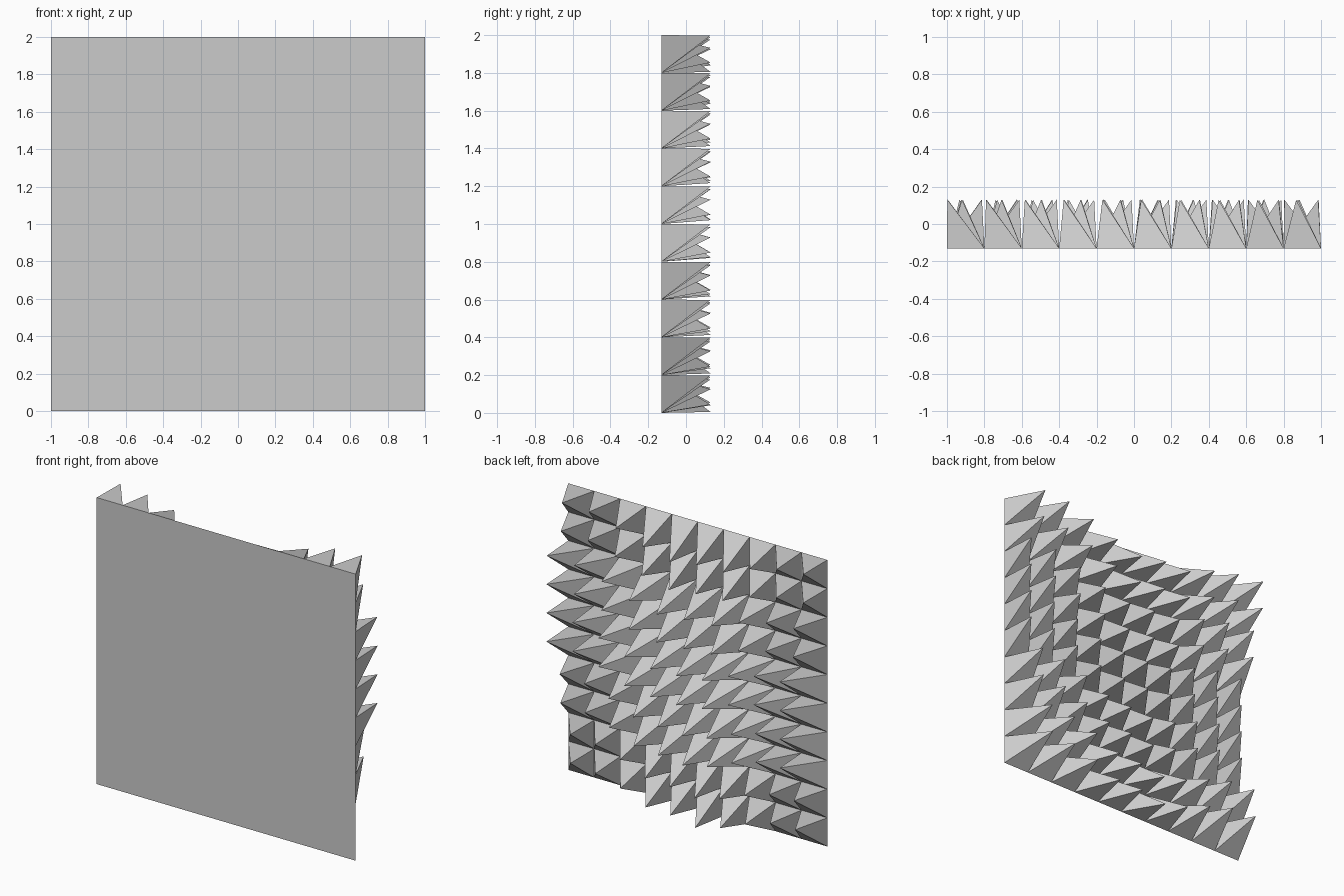
import bpy, bmesh

if "Cube" in bpy.data.objects:
    bpy.data.objects.remove(bpy.data.objects["Cube"])

N, CELL, HALF = 10, 0.2, 0.13
# Sideways lean of each tip down the right edge (top to bottom), reversed on the left
LEAN_X = [0.067, 0.076, 0.185, 0.187, 0.187, 0.187, 0.085, 0.08, 0.004, 0.002]
# Height lean of each tip along the top edge (left to right), reversed at the bottom
LEAN_Z = [0.198, 0.177, 0.125, 0.044, 0.04, 0.005, 0.055, 0.132, 0.19, 0.198]


def blend(table, i, t):
    """Mix the table with its reverse across the panel."""
    return table[i] * t + table[N - 1 - i] * (1 - t)


bm = bmesh.new()

# Shared corner grid on the flat side
grid = [[bm.verts.new((-1 + c * CELL, -HALF, 2 - r * CELL)) for c in range(N + 1)]
        for r in range(N + 1)]

# Leaning pyramids on the back
for r in range(N):
    for c in range(N):
        px = -1 + c * CELL + blend(LEAN_X, r, c / (N - 1))
        pz = 2 - (r + 1) * CELL + blend(LEAN_Z, c, 1 - r / (N - 1))
        tip = bm.verts.new((px, HALF, pz))
        ring = [grid[r][c], grid[r][c + 1], grid[r + 1][c + 1], grid[r + 1][c]]
        for k in range(4):
            bm.faces.new((ring[k], ring[(k + 1) % 4], tip))

# Flat front face
rim = ([grid[0][c] for c in range(N)] + [grid[r][N] for r in range(N)]
       + [grid[N][c] for c in range(N, 0, -1)] + [grid[r][0] for r in range(N, 0, -1)])
bm.faces.new(rim)
bmesh.ops.recalc_face_normals(bm, faces=bm.faces)

mesh = bpy.data.meshes.new("spiked_wall_panel")
bm.to_mesh(mesh)
bm.free()
panel = bpy.data.objects.new("spiked_wall_panel", mesh)
bpy.context.collection.objects.link(panel)
